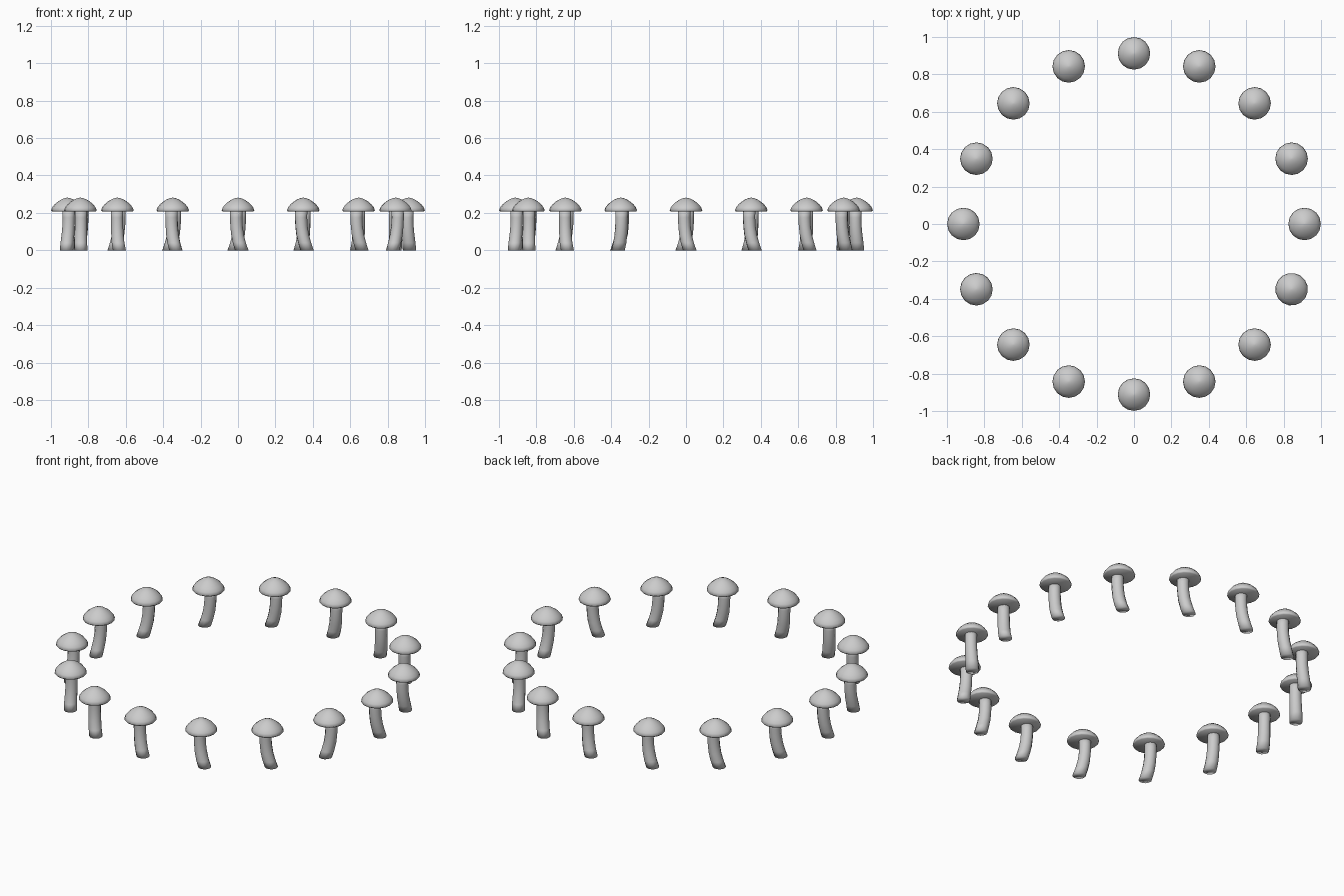
import bpy, bmesh, math
from mathutils import Vector

if "Cube" in bpy.data.objects:
    bpy.data.objects.remove(bpy.data.objects["Cube"])

COUNT, RADIUS = 16, 0.912


def lathe(bm, rings, sides):
    """Join stacked circles given as (x, y, z, radius); both ends are capped flat."""
    loops = []
    for x, y, z, r in rings:
        loops.append([bm.verts.new((x + r * math.cos(math.tau * k / sides),
                                    y + r * math.sin(math.tau * k / sides), z))
                      for k in range(sides)])
    for low, high in zip(loops, loops[1:]):
        for k in range(sides):
            n = (k + 1) % sides
            bm.faces.new((low[k], low[n], high[n], high[k]))
    bm.faces.new(loops[0][::-1])
    bm.faces.new(loops[-1])


def make_mesh(name, rings, sides):
    bm = bmesh.new()
    lathe(bm, rings, sides)
    for f in bm.faces:
        f.smooth = True
    for e in bm.edges:
        if e.calc_face_angle(0) > math.radians(40):
            e.smooth = False
    mesh = bpy.data.meshes.new(name)
    bm.to_mesh(mesh)
    bm.free()
    return mesh


# Domed cap with a flat underside
cap_profile = [(0.082, 0.207), (0.087, 0.214), (0.081, 0.230), (0.068, 0.246),
               (0.051, 0.260), (0.034, 0.271), (0.017, 0.278), (0.003, 0.281)]
cap_mesh = make_mesh("cap", [(0, 0, z, r) for r, z in cap_profile], 16)

# Bent stem: local x points outwards, local y along the ring
stem_rings = [(0.005, 0.020, 0.0, 0.036), (0.002, 0.007, 0.04, 0.035),
              (-0.003, -0.003, 0.085, 0.034), (-0.006, -0.008, 0.13, 0.033),
              (-0.007, -0.010, 0.175, 0.033), (-0.006, -0.009, 0.225, 0.033)]
stem_mesh = make_mesh("stem", stem_rings, 12)

# Ring of mushrooms; the last one is turned the other way
for i in range(COUNT):
    a = math.tau * i / COUNT
    turn = math.radians(170) if i == COUNT - 1 else 0
    for name, mesh in (("cap", cap_mesh), ("stem", stem_mesh)):
        obj = bpy.data.objects.new(f"mushroom_{name}_{i + 1}", mesh)
        obj.location = Vector((RADIUS * math.cos(a), RADIUS * math.sin(a), 0))
        obj.rotation_euler.z = a + turn
        bpy.context.collection.objects.link(obj)
